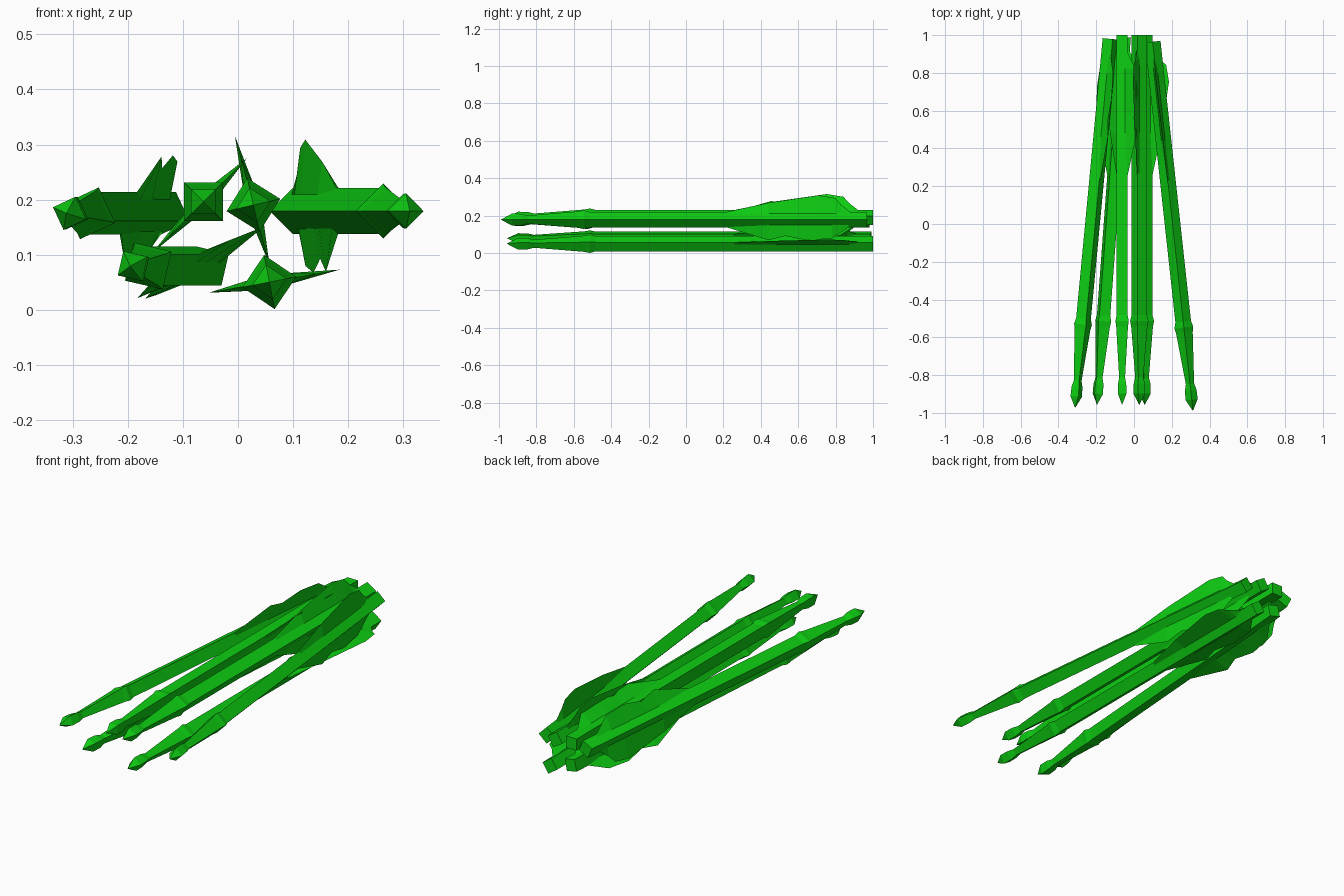
import bpy, bmesh
from math import cos, sin, radians
from mathutils import Vector

if "Cube" in bpy.data.objects:
    bpy.data.objects.remove(bpy.data.objects["Cube"], do_unlink=True)

green = bpy.data.materials.new("bright_green")
green.use_nodes = True
colour = (0.004, 0.62, 0.006, 1)
green.diffuse_color = colour
green.node_tree.nodes["Principled BSDF"].inputs["Base Color"].default_value = colour

# Distance from the tip, corner radius
SHAFT = [(0.06, 0.032), (0.11, 0.031), (0.145, 0.022), (0.415, 0.044),
         (0.445, 0.050), (0.475, 0.0415)]
FULL_FIN = [(1.21, 0.04), (1.44, 0.09), (1.71, 0.13), (1.80, 0.115),
            (1.83, 0.08), (1.88, 0.04)]
NOTCHED_FIN = [(1.21, 0.04), (1.44, 0.11), (1.53, 0.087), (1.65, 0.112),
               (1.78, 0.10), (1.87, 0.04)]


def finish(name, bm):
    bmesh.ops.recalc_face_normals(bm, faces=bm.faces)
    mesh = bpy.data.meshes.new(name)
    bm.to_mesh(mesh)
    bm.free()
    mesh.materials.append(green)
    bpy.context.collection.objects.link(bpy.data.objects.new(name, mesh))


def make_arrow(name, tip, rear, turn, full_angle):
    """Square arrow from tip to rear; turn is the angle of one corner."""
    tip, rear = Vector(tip), Vector(rear)
    along = (rear - tip).normalized()
    right = Vector((along.y, -along.x, 0))
    up = Vector((0, 0, 1))

    def point(s, r, angle, offset=0):
        a = radians(angle)
        return (tip + along * s + (right * cos(a) + up * sin(a)) * r
                + (up * cos(a) - right * sin(a)) * offset)

    # Pointed head, collar and shaft
    bm = bmesh.new()
    profile = SHAFT + [((rear - tip).length, 0.0415)]
    rings = [[bm.verts.new(point(s, r, turn + 90 * k)) for k in range(4)]
             for s, r in profile]
    apex = bm.verts.new(tip)
    for k in range(4):
        n = (k + 1) % 4
        bm.faces.new((apex, rings[0][k], rings[0][n]))
        for a, b in zip(rings, rings[1:]):
            bm.faces.new((a[k], b[k], b[n], a[n]))
    bm.faces.new(rings[-1])
    finish(name + "_shaft", bm)

    # Wedge fins on opposite corners
    for label, outline, angle in (("full", FULL_FIN, full_angle),
                                  ("notched", NOTCHED_FIN, full_angle + 180)):
        bm = bmesh.new()
        rows = [[bm.verts.new(point(s, r, angle)),
                 bm.verts.new(point(s, 0.028, angle, 0.011)),
                 bm.verts.new(point(s, 0.028, angle, -0.011))]
                for s, r in outline]
        for a, b in zip(rows, rows[1:]):
            for k in range(3):
                n = (k + 1) % 3
                bm.faces.new((a[k], b[k], b[n], a[n]))
        bm.faces.new(rows[0])
        bm.faces.new(rows[-1])
        finish(name + "_" + label + "_fin", bm)


# The bundle
make_arrow("outer_right_arrow", (-0.312, -0.974, 0.175), (-0.127, 0.98, 0.175), 70, 250)
make_arrow("lower_right_arrow", (-0.196, -0.958, 0.079), (-0.052, 0.99, 0.079), 32, 32)
make_arrow("upper_right_arrow", (-0.063, -0.958, 0.196), (-0.063, 1.0, 0.196), 45, 225)
make_arrow("upper_left_arrow", (0.028, -0.958, 0.19), (0.028, 1.0, 0.19), 13, 105)
make_arrow("lower_left_arrow", (0.057, -0.958, 0.05), (0.057, 1.0, 0.05), 11, 10)
make_arrow("outer_left_arrow", (0.312, -0.99, 0.179), (0.099, 0.965, 0.179), 0, 92)
